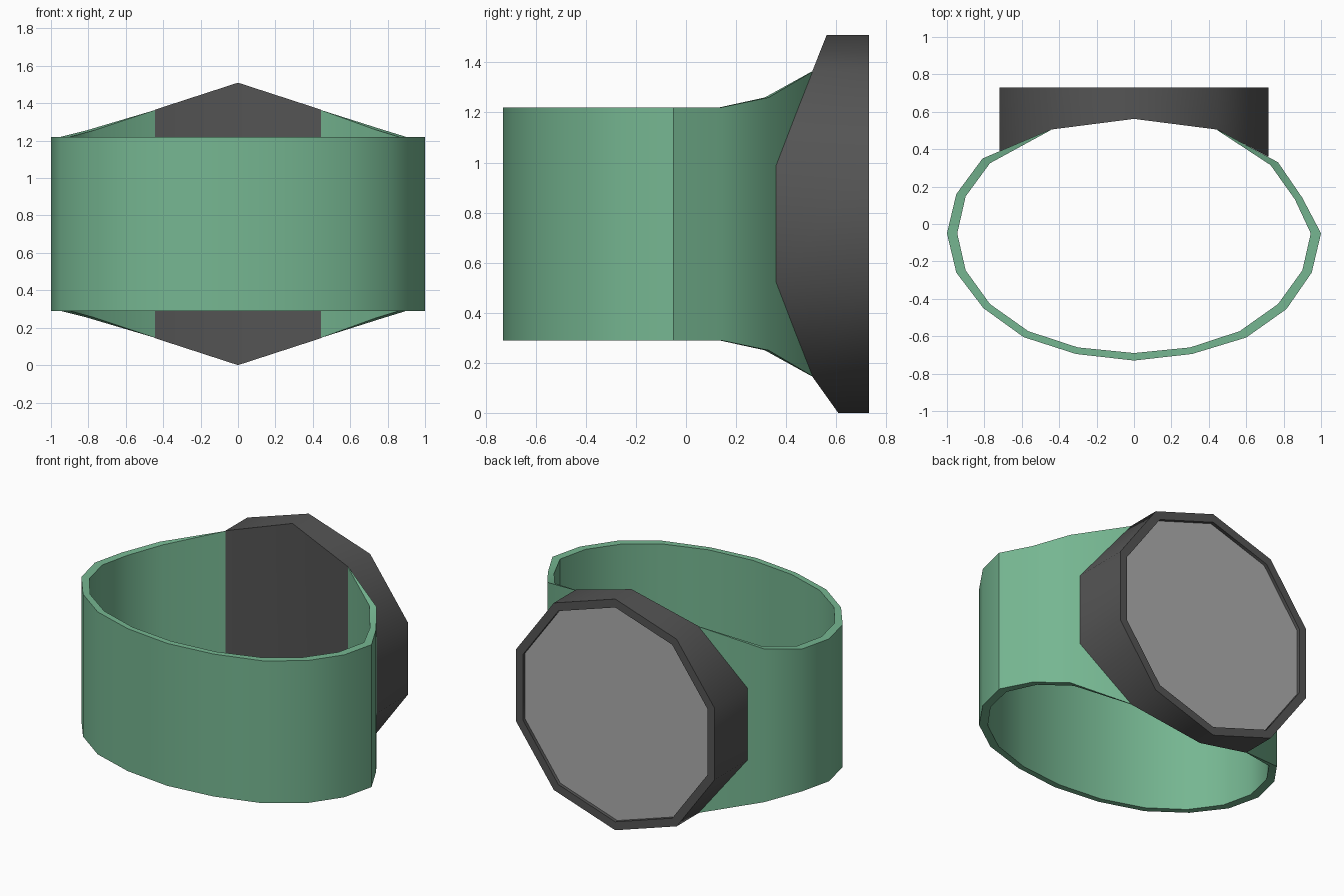
import bpy, bmesh, math

if "Cube" in bpy.data.objects:
    bpy.data.objects.remove(bpy.data.objects["Cube"])

ZC = 0.755  # height of the horizontal symmetry plane


def material(name, rgb):
    m = bpy.data.materials.new(name)
    m.diffuse_color = (*rgb, 1)
    m.use_nodes = True
    m.node_tree.nodes["Principled BSDF"].inputs["Base Color"].default_value = m.diffuse_color
    return m


def build(name, bm, mat, angle):
    bmesh.ops.remove_doubles(bm, verts=bm.verts, dist=1e-5)
    bmesh.ops.recalc_face_normals(bm, faces=bm.faces)
    me = bpy.data.meshes.new(name)
    bm.to_mesh(me)
    bm.free()
    ob = bpy.data.objects.new(name, me)
    bpy.context.collection.objects.link(ob)
    me.materials.append(mat)
    bpy.ops.object.select_all(action='DESELECT')
    ob.select_set(True)
    bpy.context.view_layer.objects.active = ob
    bpy.ops.object.shade_smooth_by_angle(angle=math.radians(angle))
    return ob


green = material("strap green", (0.18, 0.47, 0.285))
dark = material("case charcoal", (0.09, 0.09, 0.09))
grey = material("dial grey", (0.42, 0.42, 0.42))

# strap: (outer x, outer y, inner x, inner y, half height), left end to right end
strap = [
    (-.443, .507, -.443, .503, .609), (-.81, .35, -.77, .325, .50),
    (-.95, .16, -.90, .148, .465), (-1, -.05, -.945, -.05, .465),
    (-.95, -.26, -.90, -.248, .465), (-.805, -.45, -.77, -.428, .465),
    (-.59, -.605, -.565, -.573, .465), (-.31, -.695, -.30, -.66, .465),
    (0, -.73, 0, -.69, .465), (.31, -.695, .30, -.66, .465),
    (.60, -.607, .565, -.573, .465), (.815, -.455, .77, -.428, .465),
    (.95, -.26, .90, -.248, .465), (1, -.05, .945, -.05, .465),
    (.90, .14, .86, .132, .465), (.77, .33, .73, .315, .505),
    (.443, .507, .443, .503, .609)]
bm = bmesh.new()
rings = [[bm.verts.new(p) for p in ((ox, oy, ZC + h), (ox, oy, ZC - h),
                                    (ix, iy, ZC - h), (ix, iy, ZC + h))]
         for ox, oy, ix, iy, h in strap]
for a, b in zip(rings, rings[1:]):
    for k in range(4):
        bm.faces.new((a[k], a[(k + 1) % 4], b[(k + 1) % 4], b[k]))
build("strap", bm, green, 32)


# case: ten-sided body whose back follows the curve of the wrist
def decagon(bm, r, y):
    ring = []
    for i in range(10):
        a = math.radians(90 + 36 * i)
        x, z = r * math.cos(a), ZC + r * math.sin(a)
        ring.append(bm.verts.new((x, y(x, z), z)))
    return ring


def wrist(x, z):
    if abs(x) < 0.1:
        return 0.562 if z > ZC else 0.608
    return 0.505 if abs(x) < 0.6 else 0.36


bm = bmesh.new()
loops = [decagon(bm, 0.755, wrist), decagon(bm, 0.755, lambda x, z: 0.73),
         decagon(bm, 0.70, lambda x, z: 0.73), decagon(bm, 0.70, lambda x, z: 0.708)]
for a, b in zip(loops, loops[1:]):
    for k in range(10):
        bm.faces.new((a[k], a[(k + 1) % 10], b[(k + 1) % 10], b[k]))
# back plate between the strap ends, bent along the middle
v = loops[0]
bm.faces.new((v[0], v[1], v[4], v[5]))
bm.faces.new((v[0], v[5], v[6], v[9]))
build("case", bm, dark, 40)

# dial sunk into the rim
bm = bmesh.new()
bm.faces.new(decagon(bm, 0.70, lambda x, z: 0.708))
dial = build("dial", bm, grey, 30)
if dial.data.polygons[0].normal.y < 0:
    dial.data.flip_normals()
